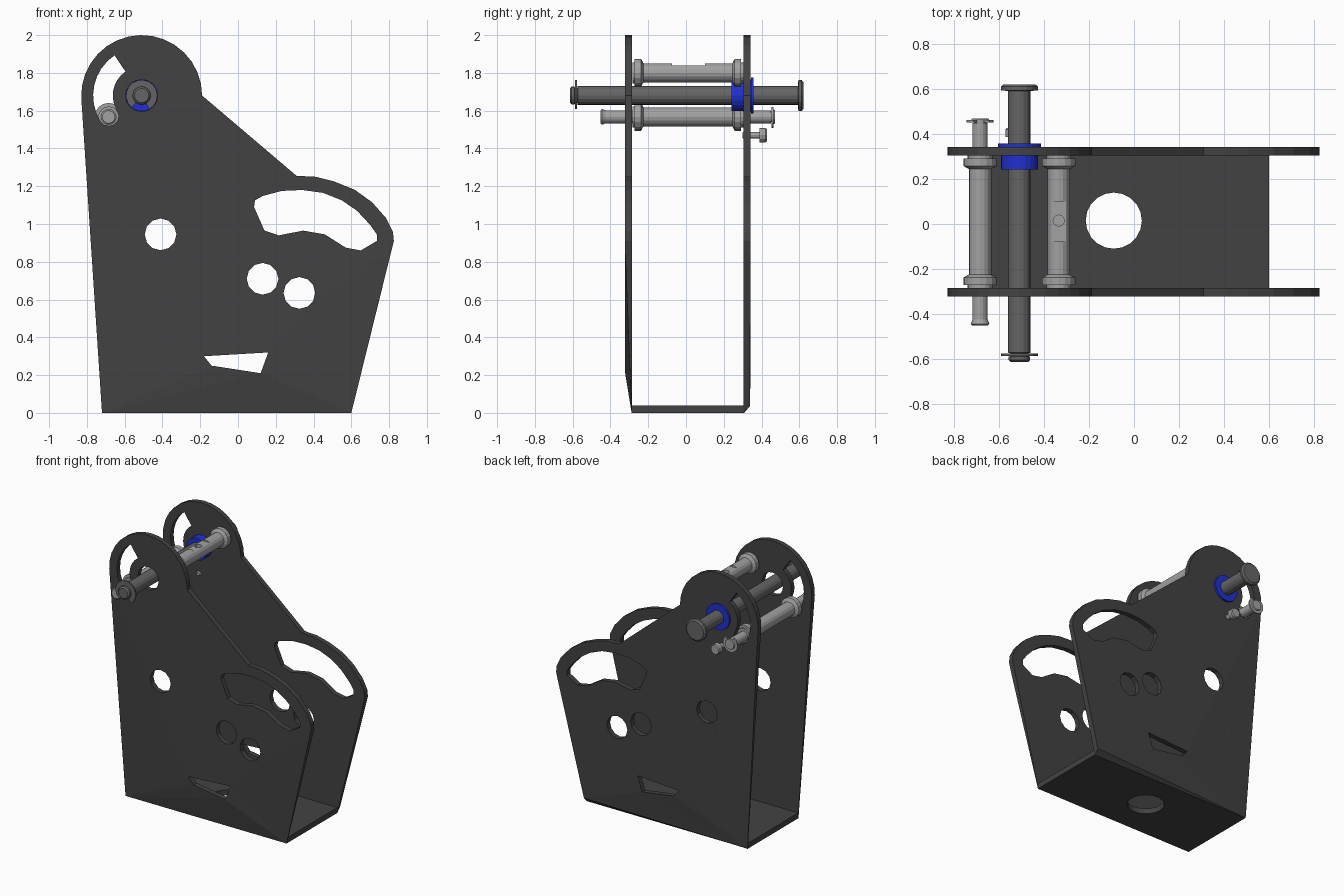
import bpy, bmesh
from math import sin, cos, pi, radians
from mathutils import Vector

if "Cube" in bpy.data.objects:
    bpy.data.objects.remove(bpy.data.objects["Cube"])


def material(name, c):
    m = bpy.data.materials.new(name)
    m.diffuse_color = (*c, 1)
    m.use_nodes = True
    m.node_tree.nodes["Principled BSDF"].inputs["Base Color"].default_value = m.diffuse_color
    return m


DARK = material("dark_steel", (0.055, 0.055, 0.055))
MID = material("pin_steel", (0.13, 0.13, 0.13))
LIGHT = material("light_steel", (0.36, 0.36, 0.36))
BLUE = material("blue_plastic", (0.015, 0.03, 0.62))


def finish(bm, name, mat):
    bmesh.ops.recalc_face_normals(bm, faces=bm.faces[:])
    me = bpy.data.meshes.new(name)
    bm.to_mesh(me)
    bm.free()
    ob = bpy.data.objects.new(name, me)
    bpy.context.collection.objects.link(ob)
    me.materials.append(mat)
    return ob


def arc(cx, cz, r, a0, a1, n):
    return [(cx + r * cos(radians(a0 + (a1 - a0) * i / n)),
             cz + r * sin(radians(a0 + (a1 - a0) * i / n))) for i in range(n + 1)]


def circle(cx, cz, r, n=12):
    return arc(cx, cz, r, 0, 360, n)[:-1]


def prism(name, loops, d0, d1, mat, axis="y", move=()):
    """Fill an outline with holes and extrude it from depth d0 to d1."""
    def place(u, v, d):
        return Vector((u, d, v)) if axis == "y" else Vector((u, v, d))
    bm = bmesh.new()
    for loop in loops:
        vs = [bm.verts.new(place(u, v, d0)) for u, v in loop]
        for i, v in enumerate(vs):
            bm.edges.new((v, vs[(i + 1) % len(vs)]))
    bmesh.ops.triangle_fill(bm, edges=bm.edges[:], use_beauty=True)
    ext = bmesh.ops.extrude_face_region(bm, geom=bm.faces[:], use_keep_orig=True)
    new = [g for g in ext["geom"] if isinstance(g, bmesh.types.BMVert)]
    bmesh.ops.translate(bm, verts=new, vec=place(0, 0, d1 - d0))
    for src, dst in move:
        for v in bm.verts:
            if (v.co - Vector(src)).length < 1e-4:
                v.co = dst
    return finish(bm, name, mat)


def lathe(name, x, z, prof, mat, n=16):
    """Turned part along y; prof is a list of (y, radius)."""
    bm = bmesh.new()
    rings = []
    for y, r in prof:
        rings.append([bm.verts.new((x + r * cos(2 * pi * i / n), y, z + r * sin(2 * pi * i / n)))
                      for i in range(n)])
    for a, b in zip(rings, rings[1:]):
        for i in range(n):
            j = (i + 1) % n
            bm.faces.new((a[i], a[j], b[j], b[i]))
    bm.faces.new(rings[0])
    bm.faces.new(rings[-1])
    return finish(bm, name, mat)


def clip(name, x, z, y, ro, ri, mat, a0=-60):
    ring = arc(x, z, ro, a0, a0 + 290, 14) + arc(x, z, ri, a0 + 290, a0, 14)
    return prism(name, [ring], y, y + 0.01, mat)


# Side plate outline and openings
PX, PZ = -0.51, 1.68
outline = ([(-0.72, 0)] + arc(PX, PZ, 0.32, 182, 0, 16) +
           [(0.31, 1.255), (0.41, 1.25), (0.51, 1.225), (0.62, 1.18), (0.71, 1.115),
            (0.785, 1.03), (0.82, 0.96), (0.825, 0.91), (0.81, 0.85), (0.6, 0)])
cx, cz = PX + 0.205 * cos(radians(212)), PZ + 0.205 * sin(radians(212))
banana = (arc(PX, PZ, 0.257, 124, 212, 8) + arc(cx, cz, 0.052, 242, 362, 4) +
          arc(PX, PZ, 0.153, 205, 124, 7))
window = [(0.085, 1.09), (0.09, 1.125), (0.13, 1.148), (0.23, 1.175), (0.34, 1.18), (0.45, 1.165),
          (0.55, 1.125), (0.63, 1.07), (0.70, 0.995), (0.735, 0.945), (0.735, 0.91),
          (0.65, 0.86), (0.57, 0.875), (0.46, 0.945), (0.345, 0.965), (0.217, 0.94), (0.14, 0.965)]
slot = [(-0.18, 0.30), (0.16, 0.32), (0.12, 0.21), (-0.14, 0.25)]
openings = [banana, window, slot, circle(PX, PZ, 0.085, 16), circle(-0.41, 0.945, 0.084),
            circle(0.13, 0.71, 0.084), circle(0.325, 0.635, 0.084)]

prism("front_plate", [outline] + openings, -0.285, -0.322, DARK,
      move=[((-0.72, -0.322, 0), (-0.72, -0.288, 0)), ((0.6, -0.322, 0), (0.6, -0.288, 0))])
prism("back_plate", [outline] + openings, 0.305, 0.342, DARK,
      move=[((-0.72, 0.342, 0), (-0.72, 0.308, 0)), ((0.6, 0.342, 0), (0.6, 0.338, 0.035))])

# Floor plate with round hole
prism("floor_plate", [[(-0.72, -0.285), (0.6, -0.285), (0.6, 0.305), (-0.72, 0.305)],
                      circle(-0.09, 0.015, 0.125, 20)], 0, 0.04, DARK, axis="z")

# Main pivot pin, retaining clip and blue bushing
lathe("main_pin", PX, PZ, [(-0.615, 0.038), (-0.605, 0.048), (-0.59, 0.048), (-0.588, 0.04),
                           (-0.575, 0.04), (-0.573, 0.05), (0.592, 0.05), (0.595, 0.082),
                           (0.612, 0.082), (0.622, 0.07)], MID)
clip("main_pin_clip", PX, PZ, -0.587, 0.083, 0.038, MID)
lathe("bushing", PX, PZ, [(0.242, 0.083), (0.303, 0.083), (0.303, 0.084), (0.343, 0.084),
                          (0.343, 0.096), (0.358, 0.096), (0.358, 0.05)], BLUE, 20)

# Spacer sleeves between the plates
sleeve = [(-0.284, 0.055), (-0.272, 0.055), (-0.272, 0.074), (-0.238, 0.074), (-0.225, 0.05),
          (0.245, 0.05), (0.258, 0.074), (0.292, 0.074), (0.292, 0.055), (0.304, 0.055)]
LX, LZ = -0.685, 1.567
lathe("lower_sleeve", LX, LZ, sleeve, LIGHT)
upper = lathe("upper_sleeve", -0.335, 1.80, sleeve, LIGHT)

# Flat and drilled hole on the upper sleeve
flat = prism("flat_cutter", [[(-0.42, -0.075), (-0.25, -0.075), (-0.25, 0.1), (-0.42, 0.1)]],
             1.838, 1.9, LIGHT, axis="z")
drill = prism("drill_cutter", [circle(-0.335, 0.015, 0.025)], 1.77, 1.92, LIGHT, axis="z")
for cutter in (flat, drill):
    mod = upper.modifiers.new(cutter.name, "BOOLEAN")
    mod.operation, mod.object, mod.solver = "DIFFERENCE", cutter, "EXACT"
    cutter.hide_render = True
    cutter.hide_viewport = True

# Lower lock pin sliding in the curved slots
lathe("lock_pin", LX, LZ, [(-0.452, 0.034), (-0.445, 0.042), (-0.425, 0.034), (0.45, 0.034),
                           (0.45, 0.028), (0.462, 0.028), (0.462, 0.04), (0.47, 0.036)], LIGHT)
clip("lock_pin_clip", LX, LZ, 0.452, 0.06, 0.027, LIGHT, 120)

# Small thumb screw on the back plate
lathe("stop_screw", -0.535, 1.47, [(0.298, 0.012), (0.305, 0.018), (0.388, 0.018), (0.388, 0.038),
                                   (0.42, 0.038), (0.428, 0.032)], LIGHT, 12)
